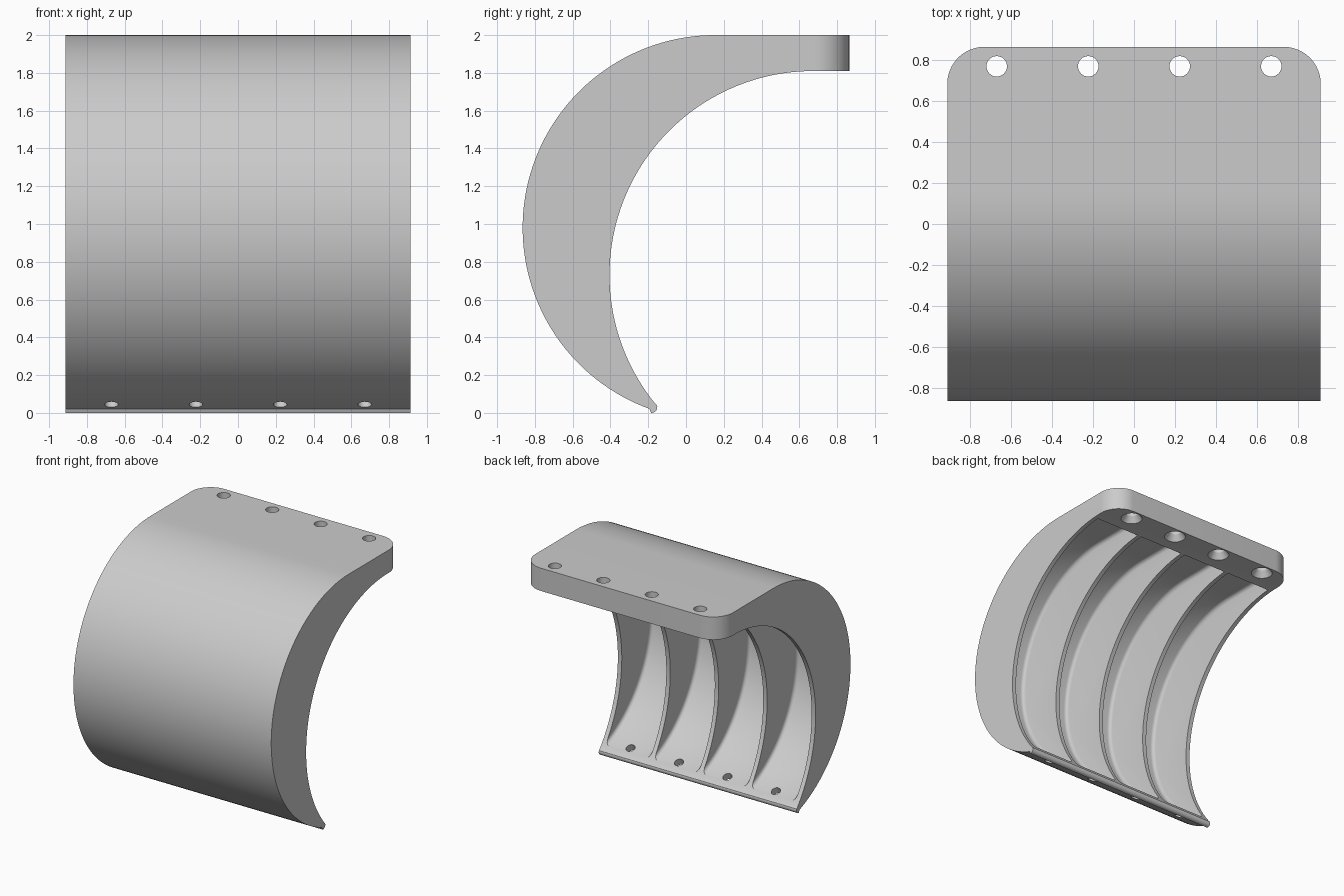
import bpy, bmesh
from math import sin, cos, radians
from mathutils import Vector

if "Cube" in bpy.data.objects:
    bpy.data.objects.remove(bpy.data.objects["Cube"], do_unlink=True)

HALF_W = 0.912
OUTER_C, OUTER_R = (0.155, 0.98), 1.02
INNER_C, INNER_R = (0.675, 0.73), 1.08
WALL, RIB, PITCH = 0.06, 0.036, 0.447
BAY_X = [(i - 1.5) * PITCH for i in range(4)]

grey = bpy.data.materials.new("plain grey")
grey.use_nodes = True
colour = (0.6, 0.6, 0.6, 1)
grey.diffuse_color = colour
grey.node_tree.nodes["Principled BSDF"].inputs["Base Color"].default_value = colour


def arc(centre, r, a0, a1, n):
    """Points (y, z) along an arc, angles in degrees from +y."""
    angles = [radians(a0 + (a1 - a0) * i / n) for i in range(n + 1)]
    return [(centre[0] + r * cos(a), centre[1] + r * sin(a)) for a in angles]


def extrude_profile(name, profile, x0, x1, pick_edge, offset, segments):
    """Extrude a (y, z) profile along x and bevel the picked edges."""
    bm = bmesh.new()
    face = bm.faces.new([bm.verts.new((x0, y, z)) for y, z in profile])
    ext = bmesh.ops.extrude_face_region(bm, geom=[face])
    moved = [v for v in ext["geom"] if isinstance(v, bmesh.types.BMVert)]
    bmesh.ops.translate(bm, verts=moved, vec=(x1 - x0, 0, 0))
    bmesh.ops.recalc_face_normals(bm, faces=bm.faces)
    edges = [e for e in bm.edges if pick_edge(*[v.co for v in e.verts])]
    bmesh.ops.bevel(bm, geom=edges, offset=offset, segments=segments,
                    profile=0.5, affect='EDGES')
    bmesh.ops.recalc_face_normals(bm, faces=bm.faces)
    return finish(name, bm)


def finish(name, bm):
    mesh = bpy.data.meshes.new(name)
    bm.to_mesh(mesh)
    bm.free()
    mesh.materials.append(grey)
    obj = bpy.data.objects.new(name, mesh)
    bpy.context.collection.objects.link(obj)
    return obj


def cone(name, centre, axis, r1, r2, depth):
    bm = bmesh.new()
    bmesh.ops.create_cone(bm, cap_ends=True, segments=32,
                          radius1=r1, radius2=r2, depth=depth)
    rot = Vector(axis).to_track_quat('Z', 'Y').to_matrix()
    bmesh.ops.rotate(bm, verts=bm.verts, matrix=rot)
    bmesh.ops.translate(bm, verts=bm.verts, vec=centre)
    return finish(name, bm)


def cut(target, cutter):
    mod = target.modifiers.new("cut", 'BOOLEAN')
    mod.operation, mod.solver, mod.object = 'DIFFERENCE', 'EXACT', cutter
    bpy.context.view_layer.objects.active = target
    bpy.ops.object.modifier_apply(modifier=mod.name)
    bpy.data.objects.remove(cutter, do_unlink=True)


# Curved body with flat mounting flange and rounded lower tip
profile = [(0.865, 1.81), (0.865, 2.0)]
profile += arc(OUTER_C, OUTER_R, 90, 250, 72)
profile += arc((-0.182, 0.03), 0.03, 265, 385, 6)
profile += arc(INNER_C, INNER_R, 219, 90, 60)
body = extrude_profile(
    "curved_ribbed_shell", profile, -HALF_W, HALF_W,
    lambda a, b: a.y > 0.86 and b.y > 0.86 and abs(a.x - b.x) < 0.01,
    0.18, 12)

# Hollow bays between the ribs, with filleted floors
floor = [(0.6, OUTER_C[1] + OUTER_R - WALL)]
floor += arc(OUTER_C, OUTER_R - WALL, 90, 251, 64)
bay_profile = floor + [(0.2, 0.0), (0.6, 0.3)]


def on_floor(a, b):
    def near(p):
        d = (Vector((p.y, p.z)) - Vector(OUTER_C)).length
        return abs(d - OUTER_R + WALL) < 0.002 or p.z > 1.9
    return abs(a.x - b.x) < 0.001 and near(a) and near(b)


for x in BAY_X:
    w = (PITCH - RIB) / 2
    cut(body, extrude_profile("bay_cutter", bay_profile, x - w, x + w,
                              on_floor, 0.03, 4))

# Countersunk flange holes and radial holes near the tip
tip_hole = Vector((0, -0.25, 0.045))
radial = tip_hole - Vector((0, *OUTER_C))
for x in BAY_X:
    cut(body, cone("hole_cutter", (x, 0.77, 1.9), (0, 0, 1), 0.05, 0.05, 0.4))
    cut(body, cone("sink_cutter", (x, 0.77, 1.83), (0, 0, 1), 0.09, 0.05, 0.06))
    cut(body, cone("tip_cutter", tip_hole + Vector((x, 0, 0)), radial,
                   0.036, 0.036, 0.24))

# Smooth curved faces, sharp rims
bpy.ops.object.select_all(action='DESELECT')
body.select_set(True)
bpy.context.view_layer.objects.active = body
bpy.ops.object.shade_smooth_by_angle(angle=radians(30))
